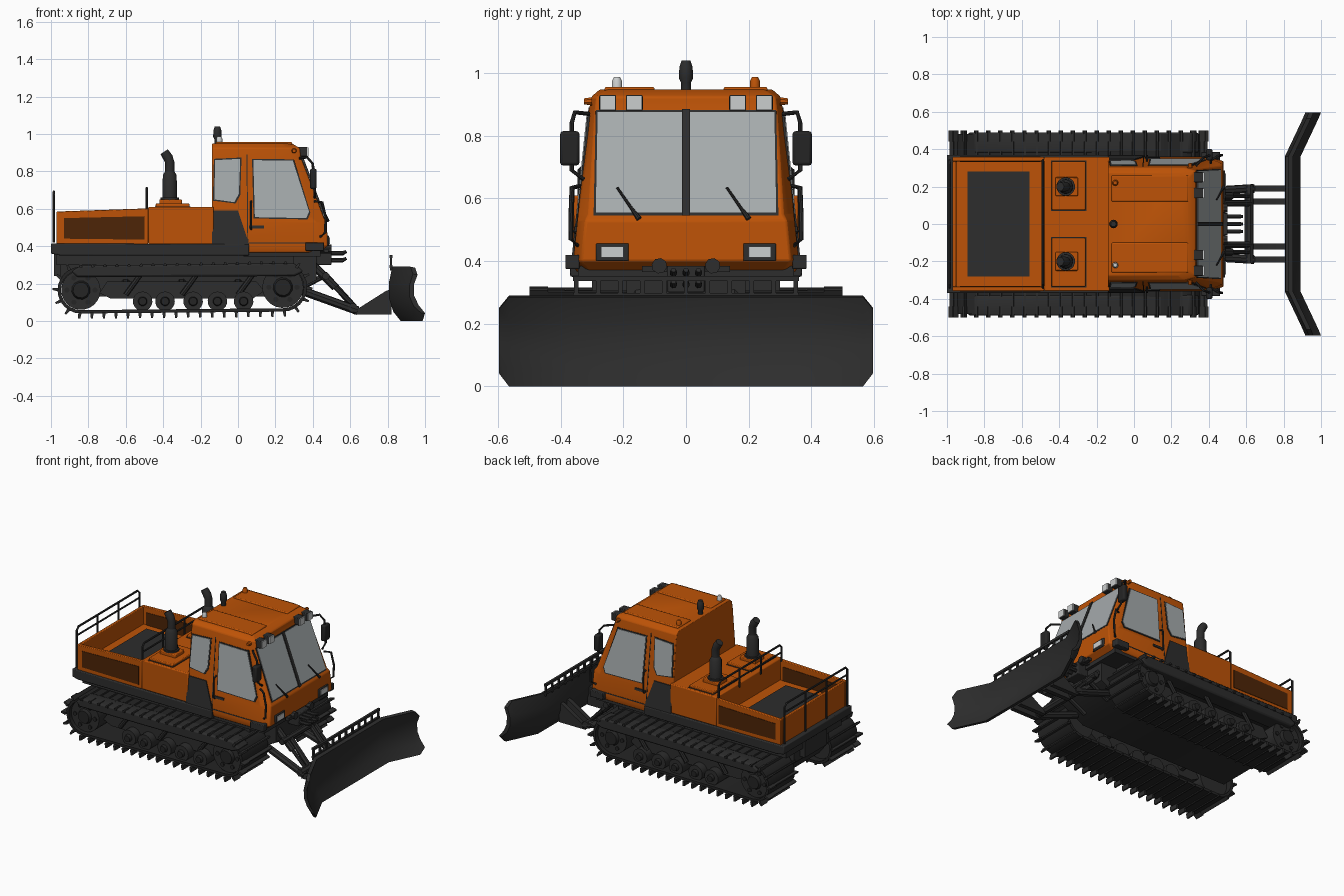
import bpy, bmesh, math
from mathutils import Vector

if "Cube" in bpy.data.objects:
    bpy.data.objects.remove(bpy.data.objects["Cube"])

def mat(name, r, g, b):
    m = bpy.data.materials.new(name)
    m.diffuse_color = (r, g, b, 1)
    m.use_nodes = True
    m.node_tree.nodes["Principled BSDF"].inputs["Base Color"].default_value = m.diffuse_color
    return m

ORANGE = mat("orange paint", 0.51, 0.086, 0.002)
DARK = mat("dark grey metal", 0.026, 0.026, 0.026)
BLACK = mat("black rubber", 0.018, 0.018, 0.018)
GLASS = mat("grey glass", 0.38, 0.41, 0.42)
LAMP = mat("pale lamp", 0.6, 0.62, 0.62)
MESH = mat("brown grille", 0.075, 0.018, 0.002)

def loft(name, rings, m, closed=False, bevel=0):
    """Skin a list of equal-sized point rings; caps the ends unless closed."""
    bm = bmesh.new()
    R = [[bm.verts.new(p) for p in ring] for ring in rings]
    n, k = len(R[0]), len(R)
    for i in range(k if closed else k - 1):
        a, b = R[i], R[(i + 1) % k]
        for j in range(n):
            bm.faces.new((a[j], a[(j + 1) % n], b[(j + 1) % n], b[j]))
    if not closed:
        bm.faces.new(R[0])
        bm.faces.new(R[-1])
    bmesh.ops.recalc_face_normals(bm, faces=bm.faces)
    me = bpy.data.meshes.new(name)
    bm.to_mesh(me)
    bm.free()
    me.materials.append(m)
    o = bpy.data.objects.new(name, me)
    bpy.context.collection.objects.link(o)
    if bevel:
        mod = o.modifiers.new("soft edges", 'BEVEL')
        mod.width, mod.segments, mod.limit_method = bevel, 2, 'ANGLE'
    return o

def prism(name, pts, y0, y1, m, bevel=0):
    return loft(name, [[(x, y, z) for x, z in pts] for y in (y0, y1)], m, bevel=bevel)

def box(name, x0, x1, y0, y1, z0, z1, m, bevel=0):
    return prism(name, [(x0, z0), (x1, z0), (x1, z1), (x0, z1)], y0, y1, m, bevel)

def tube(name, pts, r, m=DARK, n=8):
    """Round bar through points; r is one radius or one per point."""
    pts = [Vector(p) for p in pts]
    rs = r if isinstance(r, (list, tuple)) else [r] * len(pts)
    rings = []
    for i, p in enumerate(pts):
        d = (pts[min(i + 1, len(pts) - 1)] - pts[max(i - 1, 0)]).normalized()
        u = d.cross(Vector((0.31, 0.2, 0.93)) if abs(d.z) < 0.8 else Vector((1, 0, 0))).normalized()
        v = d.cross(u)
        rings.append([p + rs[i] * (u * math.cos(t) + v * math.sin(t))
                      for t in (2 * math.pi * j / n for j in range(n))])
    return loft(name, rings, m)

# ---------- tracks ----------
RC, RR, FC, FR = (-0.84, 0.165), 0.125, (0.24, 0.18), 0.13
def track_path(off):
    path = []
    for (cx, cz), r, a0 in ((RC, RR, 90), (FC, FR, 270)):
        for i in range(13):
            a = math.radians(a0 + 15 * i)
            path.append(Vector((cx + (r + off) * math.cos(a), 0, cz + (r + off) * math.sin(a))))
    return path

def along(path, count):
    """Evenly spaced points and directions round a closed path."""
    seg = [(a, b, (b - a).length) for a, b in zip(path, path[1:] + path[:1])]
    total = sum(s[2] for s in seg)
    for i in range(count):
        d = total * i / count
        for a, b, l in seg:
            if d <= l:
                yield a.lerp(b, d / l), (b - a).normalized()
                break
            d -= l

for s, side in ((1, "left"), (-1, "right")):
    outer, inner = track_path(0), track_path(-0.018)
    loft(side + "_track_belt",
         [[(q.x, s * y, q.z) for q, y in ((a, 0.2), (a, 0.48), (b, 0.48), (b, 0.2))]
          for a, b in zip(outer, inner)], BLACK, closed=True)
    for p, t in along(outer, 46):
        nrm = Vector((-t.z, 0, t.x))
        nrm *= 1 if nrm.dot(p - Vector((-0.3, 0, 0.17))) > 0 else -1
        top_run = p.z > .27 and -.86 < p.x < .27
        ends = p.x < -.86 or p.x > .27
        # full bars round the ends, teeth at the outer edge, low ribs between
        for y0, y1, h, w in ((.19, .44, .022 if ends else .006, .007), (.44, .5, .01 if top_run else .028, .009)):
            c = [p - t * w - nrm * .004, p + t * w - nrm * .004, p + t * w * .6 + nrm * h, p - t * w * .6 + nrm * h]
            loft(side + "_track_grouser", [[(q.x, s * y, q.z) for q in c] for y in (y0, y1)], DARK)
    # drive sprocket, idler and road wheels
    for nm, x, z, r in [("sprocket", *RC, 0.105), ("idler", *FC, 0.11)] + \
            [("road_wheel", x, 0.105, 0.052) for x in (-0.51, -0.39, -0.24, -0.11, 0.03)]:
        tube(side + "_" + nm, [(x, s * 0.24, z), (x, s * 0.455, z)], r, DARK, 24)
        tube(side + "_" + nm + "_hub", [(x, s * 0.45, z), (x, s * 0.475, z)], [r * .5, r * .4], BLACK, 12)
        if r > 0.1:
            for i in range(6):
                a = i * math.pi / 3
                hx, hz = x + .075 * math.cos(a), z + .075 * math.sin(a)
                tube(side + "_wheel_bolt", [(hx, s * .45, hz), (hx, s * .462, hz)], .014, BLACK)
    prism(side + "_track_guard", [(-.89, .265), (-.86, .235), (.3, .24), (.35, .265), (.3, .31), (-.84, .297)],
          s * .38, s * .49, DARK, .01)
    prism(side + "_track_frame", [(-.74, .15), (-.68, .12), (.08, .12), (.14, .16), (.1, .21), (-.7, .21)],
          s * .26, s * .4, DARK)
    for x in (-.6, -.3, 0):
        tube(side + "_axle_arm", [(x, s * .15, .2), (x, s * .3, .18)], .03)
        tube(side + "_guard_support", [(x, s * .42, .14), (x + .08, s * .42, .25)], .014)

# ---------- hull and deck ----------
prism("hull", [(-.95, .22), (-.88, .13), (.25, .13), (.42, .22), (.42, .36), (-.95, .36)], -.19, .19, DARK)
box("deck_frame", -.97, .3, -.3, .3, .3, .37, DARK)
prism("rear_deck", [(-1, .36), (-.95, .35), (.06, .35), (.06, .41), (-1, .415)], -.37, .37, DARK, .006)
box("cab_sill", .03, .44, -.345, .345, .345, .385, DARK)
box("rear_hitch", -.985, -.9, -.12, .12, .24, .37, DARK)

# ---------- cargo bed ----------
for s in (1, -1):
    prism("bed_side_wall", [(-.97, .41), (-.48, .41), (-.48, .602), (-.97, .585)], s * .335, s * .358, ORANGE, .004)
    for y in (.334, .359):
        prism("bed_side_grille", [(-.93, .44), (-.5, .435), (-.5, .56), (-.93, .55)],
              s * (y - .002), s * (y + .002), MESH)
box("bed_rear_wall", -.97, -.95, -.335, .335, .41, .585, ORANGE, .004)
box("bed_floor", -.95, -.48, -.335, .335, .41, .465, ORANGE)
box("bed_floor_mat", -.89, -.56, -.28, .28, .464, .471, DARK)
for nm, x, z0, z1 in (("rear_rail", -.985, .42, .69), ("front_rail", -.487, .59, .71)):
    tube(nm, [(x, -.34, z0), (x, -.34, z1 - .02), (x, -.32, z1), (x, .32, z1), (x, .34, z1 - .02), (x, .34, z0)], .007)
    tube(nm + "_bar", [(x, -.34, z1 - .055), (x, .34, z1 - .055)], .006)
    for y in (-.115, .115):
        tube(nm + "_post", [(x, y, z0), (x, y, z1)], .006)

# ---------- engine deck and exhausts ----------
box("engine_box", -.48, -.13, -.358, .358, .41, .61, ORANGE, .006)
for s in (1, -1):
    box("engine_hatch_gap", -.445, -.255, min(s * .07, s * .34), max(s * .07, s * .34), .6, .613, DARK)
    box("engine_hatch", -.44, -.26, s * .075, s * .335, .6, .628, ORANGE, .005)
    box("exhaust_base", -.42, -.3, s * .15, s * .25, .62, .65, ORANGE, .005)
    tube("exhaust", [(-.365, s * .2, z) for z in (.64, .66, .661, .78, .8, .85)] + [(-.375, s * .2, .875), (-.395, s * .2, .905)],
         [.05, .05, .04, .038, .025, .025, .027, .024], DARK, 14)

# ---------- cab ----------
def half(z):
    return .36 - (z - .4) * .104

def cab_ring(z, xf, w, fw):
    return [(-.14, w, z), (xf - .06, w, z), (xf, fw, z), (xf, -fw, z), (xf - .06, -w, z), (-.14, -w, z)]

loft("cab", [cab_ring(*r) for r in ((.365, .43, .35, .31), (.4, .48, .36, .335), (.53, .475, half(.53), .32),
             (.55, .46, half(.55), .31), (.88, .335, half(.88), .29), (.925, .33, .302, .285), (.948, .29, .275, .25))],
     ORANGE, bevel=.006)

def side_panel(name, pts, m, off, grow=0):
    cx, cz = (sum(p[i] for p in pts) / len(pts) for i in (0, 1))
    pts = [(x + math.copysign(grow, x - cx), z + math.copysign(grow, z - cz)) for x, z in pts]
    for s in (1, -1):
        loft(name, [[(x, s * (half(z) + o), z) for x, z in pts] for o in (off, off - .008)], m)

def front_panel(name, pts, m, off):
    loft(name, [[(.46 - (z - .55) * .379 + o, y, z) for y, z in pts] for o in (off, off - .008)], m)

# side windows, lower skirt and door seams
REAR_WIN = [(-.122, .86), (.012, .867), (.005, .68), (-.02, .635), (-.127, .65)]
DOOR_WIN = [(.082, .86), (.293, .857), (.38, .585), (.365, .55), (.09, .555)]
for nm, pts in (("rear_side_window", REAR_WIN), ("door_window", DOOR_WIN)):
    side_panel(nm + "_frame", pts, DARK, .003, .007)
    side_panel(nm, pts, GLASS, .006)
side_panel("cab_skirt", [(-.14, .59), (0, .59), (.06, .41), (.06, .36), (-.14, .36)], DARK, .006)
side_panel("door_seam", [(.045, .89), (.05, .89), (.055, .42), (.05, .42)], DARK, .002)
side_panel("door_lower_seam", [(.06, .42), (.4, .42), (.4, .414), (.06, .414)], DARK, .002)
side_panel("door_step", [(.06, .51), (.14, .51), (.14, .495), (.06, .495)], DARK, .007)
# windscreen
front_panel("windscreen_frame", [(-.295, .545), (.295, .545), (.288, .882), (-.288, .882)], DARK, .003)
for s in (1, -1):
    front_panel("windscreen", [(s * .012, .555), (s * .288, .555), (s * .282, .876), (s * .012, .876)], GLASS, .006)
front_panel("windscreen_bar", [(-.012, .545), (.012, .545), (.012, .885), (-.012, .885)], DARK, .012)
for y in (-.15, .2):
    x = lambda z: .475 - (z - .55) * .379
    tube("wiper", [(x(.535), y, .535), (x(.57), y - .025, .57), (x(.635), y - .07, .635)], [.009, .005, .004])

# roof parts
for y0, y1 in ((-.26, -.1), (.12, .26)):
    box("roof_panel", -.12, .29, y0, y1, .94, .956, ORANGE, .006)
tube("air_intake", [(-.11, 0, z) for z in (.93, .97, .985, 1.02, 1.04)], [.016, .016, .023, .021, .014], DARK, 12)
for y, m in ((-.22, LAMP), (.22, ORANGE)):
    tube("roof_beacon", [(-.1, y, z) for z in (.94, .975, .987)], [.016, .016, .01], m, 12)
for s in (1, -1):
    for y in (.165, .25):
        box("roof_lamp_body", .31, .37, s * y - .027, s * y + .027, .88, .93, DARK, .004)
        box("roof_lamp", .369, .376, s * y - .025, s * y + .025, .882, .928, LAMP)
    tube("roof_marker", [(.3, s * .3, .91), (.3, s * .325, .91)], [.014, .01], ORANGE)
    # nose lights and fittings
    box("headlight_frame", .47, .486, s * .235 - .052, s * .235 + .052, .4, .457, DARK, .004)
    box("headlight", .48, .491, s * .235 - .036, s * .235 + .036, .412, .447, LAMP)
    box("front_step", .36, .46, s * .34, s * .385, .375, .42, DARK, .004)
    tube("tow_hook", [(.44, s * .085, .385), (.5, s * .085, .385)], .025)
    # mirrors and grab rails
    tube("mirror_arm", [(.33, s * .31, .87), (.37, s * .355, .875), (.4, s * .365, .84), (.41, s * .365, .69), (.41, s * .325, .66)], .007)
    box("mirror", .385, .42, s * .34, s * .402, .705, .815, BLACK, .01)
    tube("grab_rail", [(.41, s * .34, .64), (.45, s * .365, .635), (.47, s * .368, .55), (.465, s * .368, .47), (.44, s * .345, .45)], .007)
    tube("door_rail", [(.07, s * .335, .64), (.07, s * .36, .63), (.07, s * .365, .5), (.07, s * .35, .49)], .005)
box("nose_grille", .46, .483, -.14, .14, .365, .385, DARK)

# ---------- blade lift frame ----------
box("coupling", .42, .5, -.06, .06, .3, .385, DARK, .005)
for y in (-.04, 0, .04):
    for z in (.325, .362):
        tube("coupling_prong", [(.48, y, z), (.56, y, z), (.58, y, z + .01)], [.012, .012, .008])
tube("lift_cross_tube", [(.615, -.21, .07), (.615, .21, .07)], .025)
tube("upper_cross_tube", [(.47, -.2, .24), (.47, .2, .24)], .02)
for s in (1, -1):
    tube("push_arm", [(.32, s * .17, .17), (.64, s * .19, .055)], .024)
    tube("lift_strut", [(.3, s * .11, .16), (.47, s * .11, .245), (.62, s * .11, .075)], .018)
    tube("lift_cylinder", [(.4, s * .15, .3), (.52, s * .15, .18), (.521, s * .15, .179), (.62, s * .15, .08)], [.022, .022, .012, .012])
    for y in (.12, .19):
        prism("blade_bracket", [(.62, .035), (.82, .035), (.82, .17), (.79, .16), (.64, .065)], s * (y - .015), s * (y + .015), DARK)

# ---------- blade ----------
PROFILE = [(.85, .285), (.83, .21), (.832, .13), (.855, .06), (.89, 0),
           (.87, 0), (.83, .05), (.808, .12), (.806, .2), (.825, .29)]
STATIONS = [(-.597, .11, .72), (-.565, .097, 1), (-.36, 0, 1), (.36, 0, 1), (.565, .097, 1), (.597, .11, .72)]
loft("plough_blade", [[(x + dx, y, .15 + (z - .15) * k) for x, z in PROFILE] for y, dx, k in STATIONS], DARK)
for z in (.345, .29):
    box("blade_rack_bar", .81, .826, -.36, .36, z - .008, z + .008, DARK)
for i in range(11):
    y = -.35 + .07 * i
    box("blade_rack_post", .812, .824, y - .007, y + .007, .27, .345, DARK)

# smooth the rounded parts, keep hard edges
bpy.ops.object.select_all(action='SELECT')
bpy.context.view_layer.objects.active = bpy.data.objects["cab"]
bpy.ops.object.shade_smooth_by_angle(angle=math.radians(32))
